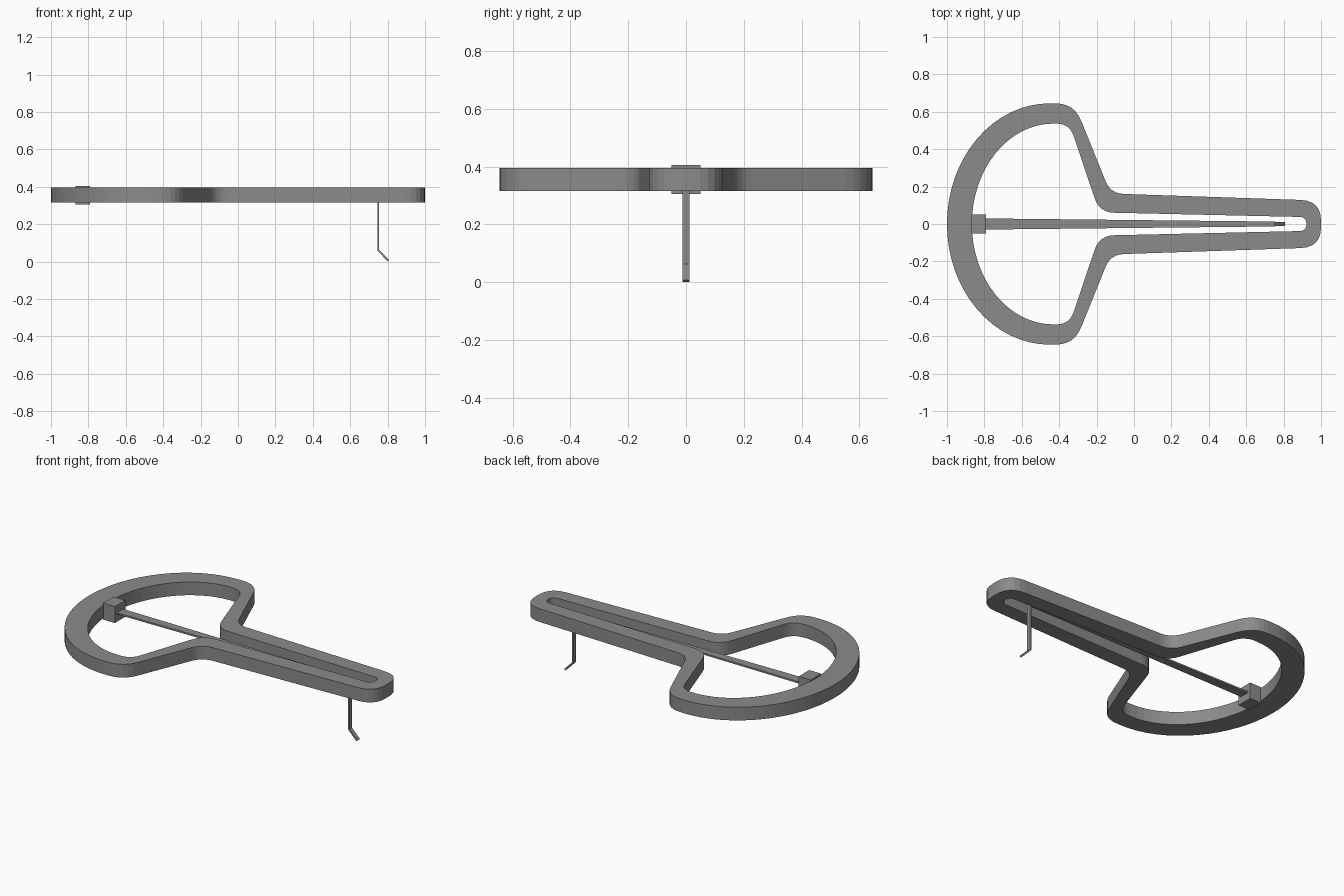
import bpy
import bmesh
from math import sin, cos, pi
from mathutils import Vector

cube = bpy.data.objects.get("Cube")
if cube:
    bpy.data.objects.remove(cube, do_unlink=True)

steel = bpy.data.materials.new("grey steel")
steel.use_nodes = True
GREY = (0.26, 0.26, 0.26, 1)
steel.diffuse_color = GREY
steel.node_tree.nodes["Principled BSDF"].inputs["Base Color"].default_value = GREY


def add_object(name, mesh):
    mesh.materials.clear()
    mesh.materials.append(steel)
    obj = bpy.data.objects.new(name, mesh)
    bpy.context.collection.objects.link(obj)
    return obj


def outline(centre_x, rx, ry, corners, end):
    """Half bow as an ellipse arc, then rounded corners, mirrored in y."""
    half = [Vector((centre_x - rx * cos(a), ry * sin(a)))
            for a in (i * pi / 32 for i in range(17))]
    pts = [Vector(c[:2]) for c in corners]
    path = [half[-1]] + pts + [Vector(end)]
    for i, p in enumerate(pts, 1):
        cut = corners[i - 1][2]
        a = p + (path[i - 1] - p).normalized() * cut
        b = p + (path[i + 1] - p).normalized() * min(cut, (path[i + 1] - p).length)
        for k in range(7):
            t = k / 6
            half.append(a * (1 - t) ** 2 + p * 2 * t * (1 - t) + b * t * t)
    return half + [Vector((p.x, -p.y)) for p in reversed(half[1:]) if p.y > 1e-4]


# Frame: outer and inner outlines filled between and given thickness
curve = bpy.data.curves.new("frame_outline", "CURVE")
curve.dimensions = "2D"
curve.fill_mode = "BOTH"
curve.extrude = 0.04
loops = [
    outline(-0.45, 0.55, 0.645,
            [(-0.32, 0.645, 0.1), (-0.125, 0.163, 0.07), (1.0, 0.125, 0.11)], (1.0, 0)),
    outline(-0.43, 0.437, 0.537,
            [(-0.345, 0.537, 0.07), (-0.185, 0.062, 0.08), (0.922, 0.037, 0.037)], (0.922, 0)),
]
for loop in loops:
    spline = curve.splines.new("POLY")
    spline.points.add(len(loop) - 1)
    for point, p in zip(spline.points, loop):
        point.co = (p.x, p.y, 0, 1)
    spline.use_cyclic_u = True
helper = bpy.data.objects.new("frame_helper", curve)
bpy.context.collection.objects.link(helper)
bpy.context.view_layer.update()
mesh = bpy.data.meshes.new_from_object(
    helper.evaluated_get(bpy.context.evaluated_depsgraph_get()))
bpy.data.objects.remove(helper, do_unlink=True)
bm = bmesh.new()
bm.from_mesh(mesh)
bmesh.ops.remove_doubles(bm, verts=bm.verts, dist=1e-5)
bmesh.ops.recalc_face_normals(bm, faces=bm.faces)
for f in bm.faces:
    f.smooth = False
bm.to_mesh(mesh)
bm.free()
frame = add_object("frame", mesh)
frame.location.z = 0.355

# Clamp block holding the reed in the bow
bm = bmesh.new()
bmesh.ops.create_cube(bm, size=1)
bmesh.ops.scale(bm, vec=(0.08, 0.1, 0.1), verts=bm.verts)
mesh = bpy.data.meshes.new("clamp_block")
bm.to_mesh(mesh)
bm.free()
add_object("clamp_block", mesh).location = (-0.83, 0, 0.355)

# Reed: tapering flat strip bent down into the trigger
stations = [(-0.82, 0.355, 0.03, 0, 1), (0.75, 0.355, 0.013, 1, 1),
            (0.75, 0.06, 0.012, 1, 0.4), (0.805, 0.004, 0.012, 0.7, 0.7)]
bm = bmesh.new()
rings = []
for x, z, w, nx, nz in stations:
    off = Vector((nx, 0, nz)) * 0.005
    mid = Vector((x, 0, z))
    rings.append([bm.verts.new(mid + off * s + Vector((0, y, 0)))
                  for s, y in ((1, w), (1, -w), (-1, -w), (-1, w))])
for a, b in zip(rings, rings[1:]):
    for i in range(4):
        j = (i + 1) % 4
        bm.faces.new((a[i], a[j], b[j], b[i]))
bm.faces.new(rings[0])
bm.faces.new(rings[-1])
bmesh.ops.recalc_face_normals(bm, faces=bm.faces)
mesh = bpy.data.meshes.new("reed_and_trigger")
bm.to_mesh(mesh)
bm.free()
add_object("reed_and_trigger", mesh)
